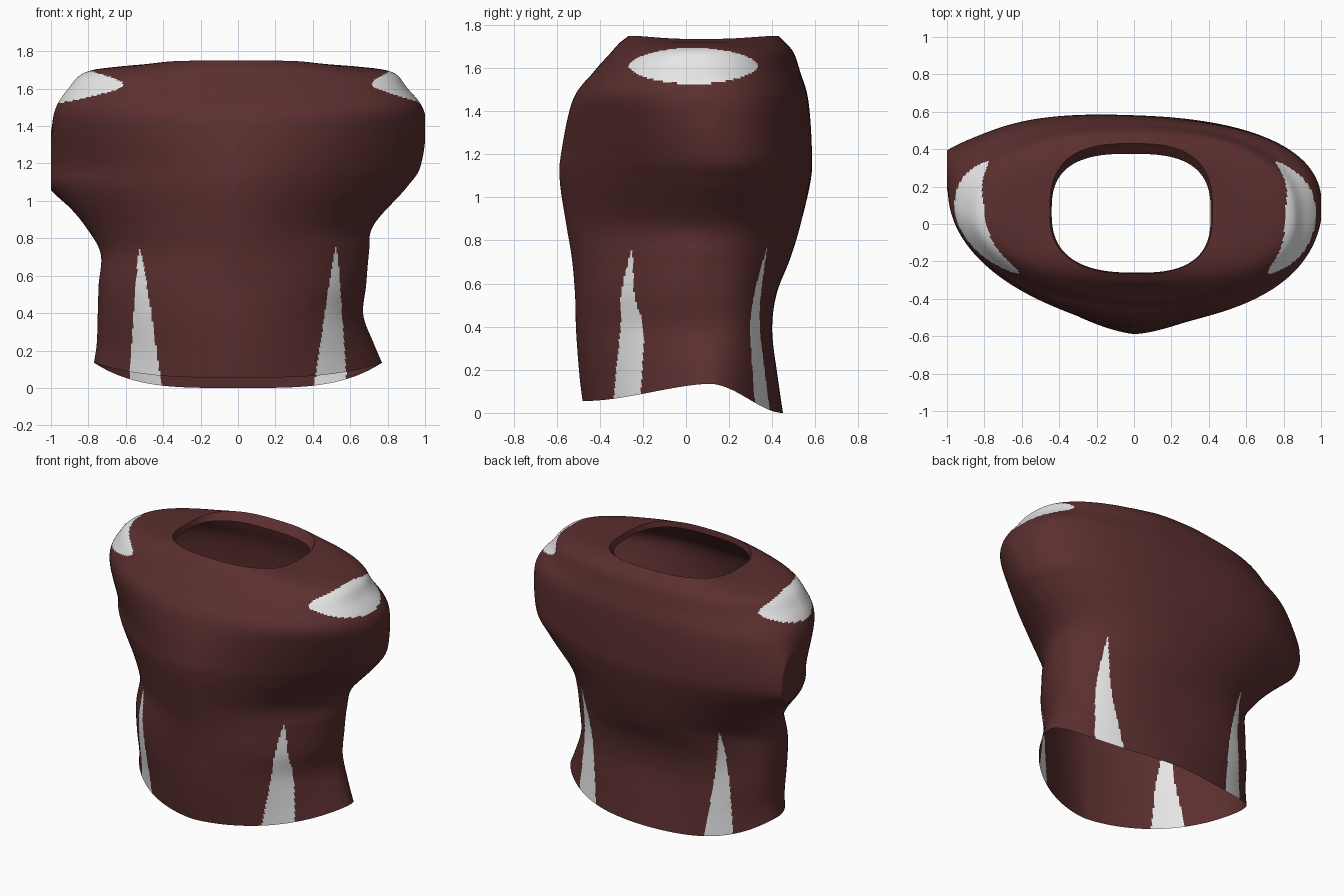
import bpy, bmesh, math

if "Cube" in bpy.data.objects:
    bpy.data.objects.remove(bpy.data.objects["Cube"])

# Ring profile: z front, z back, z sides, left, right, y front, y back, y centre, n front, n back
RINGS = [
    (0.055, 0.00, 0.135, 0.77, 0.77, -0.48, 0.45, 0.11, 1.62, 1.85),
    (0.18, 0.17, 0.24, 0.755, 0.725, -0.495, 0.425, 0.10, 1.65, 2.1),
    (0.38, 0.38, 0.39, 0.75, 0.67, -0.51, 0.40, 0.09, 1.75, 2.5),
    (0.55, 0.55, 0.55, 0.745, 0.685, -0.515, 0.42, 0.07, 1.75, 2.45),
    (0.72, 0.72, 0.72, 0.735, 0.70, -0.53, 0.485, 0.08, 1.62, 2.2),
    (0.87, 0.87, 0.87, 0.82, 0.725, -0.555, 0.53, 0.12, 1.55, 2.2),
    (1.07, 1.07, 1.07, 0.97, 0.90, -0.585, 0.575, 0.14, 1.5, 2.3),
    (1.20, 1.20, 1.20, 0.985, 0.98, -0.58, 0.58, 0.14, 1.55, 2.5),
    (1.45, 1.45, 1.46, 0.985, 1.00, -0.525, 0.565, 0.10, 1.85, 2.5),
    (1.58, 1.58, 1.61, 0.90, 0.90, -0.43, 0.53, 0.06, 1.95, 2.4),
    (1.67, 1.67, 1.69, 0.81, 0.82, -0.35, 0.50, 0.06, 2.1, 2.4),
    (1.72, 1.72, 1.72, 0.62, 0.62, -0.305, 0.46, 0.06, 2.3, 2.5),
    (1.75, 1.75, 1.735, 0.45, 0.42, -0.265, 0.43, 0.06, 2.6, 2.8),
    (1.71, 1.70, 1.70, 0.44, 0.41, -0.26, 0.375, 0.06, 2.6, 2.8),
]
SEGS = 400
SUB = 14


def flat_material(name, rgb):
    m = bpy.data.materials.new(name)
    m.diffuse_color = (*rgb, 1)
    m.use_nodes = True
    m.node_tree.nodes["Principled BSDF"].inputs["Base Color"].default_value = m.diffuse_color
    return m


def blend(i, f):
    """Smooth curve through the rings, straight near the neck rim."""
    b, c = RINGS[i], RINGS[i + 1]
    if i >= len(RINGS) - 3:
        return [p + (q - p) * f for p, q in zip(b, c)]
    a, d = RINGS[max(i - 1, 0)], RINGS[i + 2]
    return [q + 0.5 * f * (r - p + f * (2 * p - 5 * q + 4 * r - s + f * (3 * (q - r) + s - p)))
            for p, q, r, s in zip(a, b, c, d)]


def ring_point(r, t):
    zf, zb, zs, left, right, yf, yb, yc, nf, nb = r
    c, s = math.cos(t), math.sin(t)
    z = zb if s > 0 else zf
    # front right shoulder is fuller than the left one
    if c > 0:
        nf += 0.4 * math.exp(-((z - 1.58) / 0.15) ** 2)
    n = nb if s > 0 else nf
    x = (right if c > 0 else left) * math.copysign(abs(c) ** (2 / n), c)
    y = yc + (yb - yc if s > 0 else yc - yf) * math.copysign(abs(s) ** (2 / n), s)
    h = z + (zs - z) * c ** 4
    # slight twist of the chest
    y -= 0.04 * x * math.exp(-((h - 1.25) / 0.35) ** 2)
    # cloth corner pulled out where the left sleeve ends
    if x < 0:
        g = math.exp(-((x + 0.92) / 0.16) ** 2 - ((y - 0.35) / 0.12) ** 2 - ((h - 1.16) / 0.22) ** 2)
        x -= 0.10 * g
    return max(-1.0, min(1.0, x)), y, h


def is_white(p):
    # tapered side stripes rising from the hem
    k = 1 - p.z / 0.76
    if k > 0:
        half = 0.088 * k ** 0.85
        return abs(abs(p.x) - (0.525 - 0.03 * k)) < half
    # lens-shaped shoulder patches
    if abs(p.x) > 0.6 and p.z > 1.5:
        return (abs(p.y - 0.035) / 0.30) ** 1.8 + (abs(p.z - 1.61) / 0.085) ** 1.8 < 1
    return False


# Torso garment: lofted open shell with neck and hem openings
bm = bmesh.new()
rows = [blend(i, k / SUB) for i in range(len(RINGS) - 1) for k in range(SUB)] + [RINGS[-1]]
loops = [[bm.verts.new(ring_point(r, 2 * math.pi * (j + 0.5) / SEGS)) for j in range(SEGS)] for r in rows]
for lo, hi in zip(loops, loops[1:]):
    for j in range(SEGS):
        k = (j + 1) % SEGS
        face = bm.faces.new((lo[j], lo[k], hi[k], hi[j]))
        face.material_index = int(is_white(face.calc_center_median()))
        face.smooth = True

mesh = bpy.data.meshes.new("torso_garment")
bm.to_mesh(mesh)
bm.free()
mesh.materials.append(flat_material("dark maroon cloth", (0.105, 0.028, 0.028)))
mesh.materials.append(flat_material("white panels", (0.8, 0.8, 0.8)))
garment = bpy.data.objects.new("torso_garment", mesh)
bpy.context.collection.objects.link(garment)
bpy.context.view_layer.objects.active = garment
garment.select_set(True)
bpy.ops.object.shade_smooth_by_angle(angle=math.radians(50))
